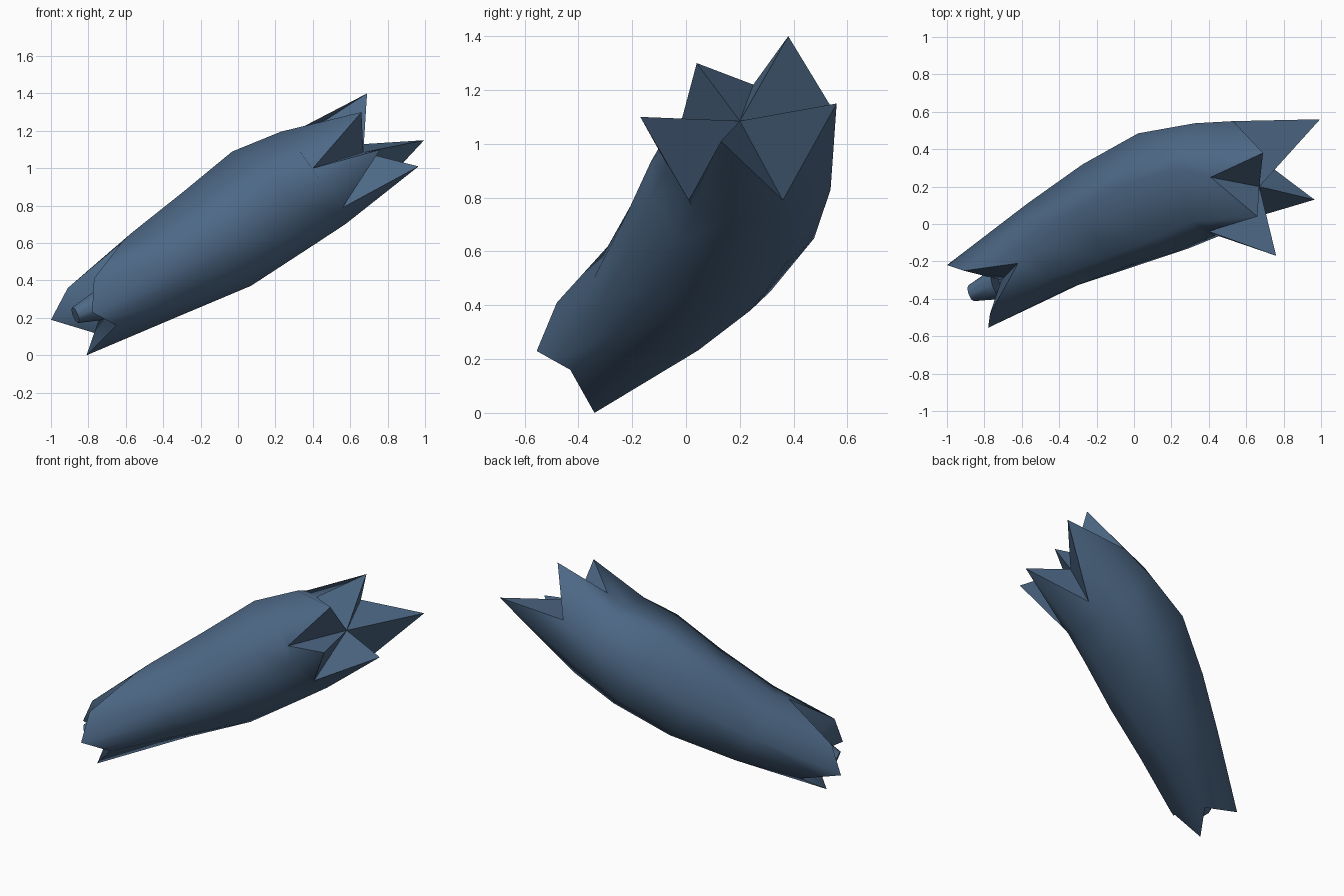
import bpy, bmesh, math
from mathutils import Vector as V

if "Cube" in bpy.data.objects:
    bpy.data.objects.remove(bpy.data.objects["Cube"])

blue = bpy.data.materials.new("slate blue")
blue.diffuse_color = (0.075, 0.14, 0.24, 1)
blue.use_nodes = True
blue.node_tree.nodes["Principled BSDF"].inputs["Base Color"].default_value = blue.diffuse_color


def finish(bm, name, angle):
    bmesh.ops.recalc_face_normals(bm, faces=bm.faces)
    me = bpy.data.meshes.new(name)
    bm.to_mesh(me)
    bm.free()
    me.materials.append(blue)
    ob = bpy.data.objects.new(name, me)
    bpy.context.collection.objects.link(ob)
    bpy.ops.object.select_all(action='DESELECT')
    ob.select_set(True)
    bpy.context.view_layer.objects.active = ob
    bpy.ops.object.shade_smooth_by_angle(angle=math.radians(angle))
    return ob


def fan(name, rim, apex):
    # star funnel from the rim to an inner point
    bm = bmesh.new()
    vs = [bm.verts.new(p) for p in rim]
    c = bm.verts.new(apex)
    for i in range(len(vs)):
        f = bm.faces.new((c, vs[(i + 1) % len(vs)], vs[i]))
    ob = finish(bm, name, 100)
    # face outward along the tube, away from the body centre
    out = V(apex) - V((0, 0.1, 0.7))
    if sum((p.normal.dot(out) * p.area for p in ob.data.polygons)) < 0:
        ob.data.flip_normals()


# upper crown: notch, tip, notch, tip ...
crown = [V(p) for p in (
    (0.41, 0.25, 1.22), (0.66, 0.04, 1.30), (0.40, -0.04, 1.00), (0.76, -0.17, 1.10),
    (0.56, 0.01, 0.79), (0.965, 0.13, 1.01), (0.66, 0.36, 0.79), (0.995, 0.56, 1.15),
    (0.53, 0.55, 1.12), (0.69, 0.38, 1.40))]
# lower end: three broad lobes
P1, P2, P3 = V((-1.0, -0.22, 0.19)), V((-0.78, -0.555, 0.23)), V((-0.81, -0.34, 0.0))
Q1, Q2 = V((-0.91, -0.25, 0.36)), V((-0.77, -0.48, 0.41))
N, N23, N13 = V((-0.62, -0.21, 0.605)), V((-0.65, -0.43, 0.16)), V((-0.72, -0.19, 0.105))
base = [N, Q2, P2, (P2 + N23) / 2, N23, P3, N13, (N13 + P1) / 2, P1, Q1]

# body rings: centre, radius and direction along the bent axis
rings = [((-0.435, -0.11, 0.435), 0.258, (0.62, 0.36, 0.39)),
         ((-0.115, 0.055, 0.62), 0.31, (0.60, 0.32, 0.42)),
         ((0.17, 0.185, 0.82), 0.338, (0.50, 0.19, 0.35)),
         ((0.405, 0.245, 0.94), 0.315, (0.80, 0.08, 0.53))]
base_mid, crown_mid = V((-0.72, -0.31, 0.28)), V((0.55, 0.215, 1.01))
rows = [base]
for i, (c, r, t) in enumerate(rings, 1):
    t = V(t).normalized()
    row = []
    for k in range(10):
        w = i / 5
        a = base[k] - base_mid
        b = crown[k] - crown_mid
        a = (a - t * a.dot(t)).normalized()
        b = (b - t * b.dot(t)).normalized()
        row.append(V(c) + (a * (1 - w) + b * w).normalized() * r)
    rows.append(row)
rows.append(crown)

bm = bmesh.new()
grid = [[bm.verts.new(p) for p in row] for row in rows]
for a, b in zip(grid, grid[1:]):
    for k in range(10):
        j = (k + 1) % 10
        bm.faces.new((a[k], a[j], b[j], b[k]))
finish(bm, "body", 60)

fan("crown_star", crown, (0.67, 0.20, 1.085))
fan("base_hollow", base, (-0.71, -0.30, 0.29))

# stem stub inside the lower end
a, b = V((-0.73, -0.32, 0.27)), V((-0.87, -0.37, 0.215))
bm = bmesh.new()
bmesh.ops.create_cone(bm, cap_ends=True, segments=8, radius1=0.085, radius2=0.045,
                      depth=(b - a).length)
q = (b - a).to_track_quat('Z', 'Y').to_matrix()
for v in bm.verts:
    v.co = q @ v.co + (a + b) / 2
finish(bm, "stem", 45)
